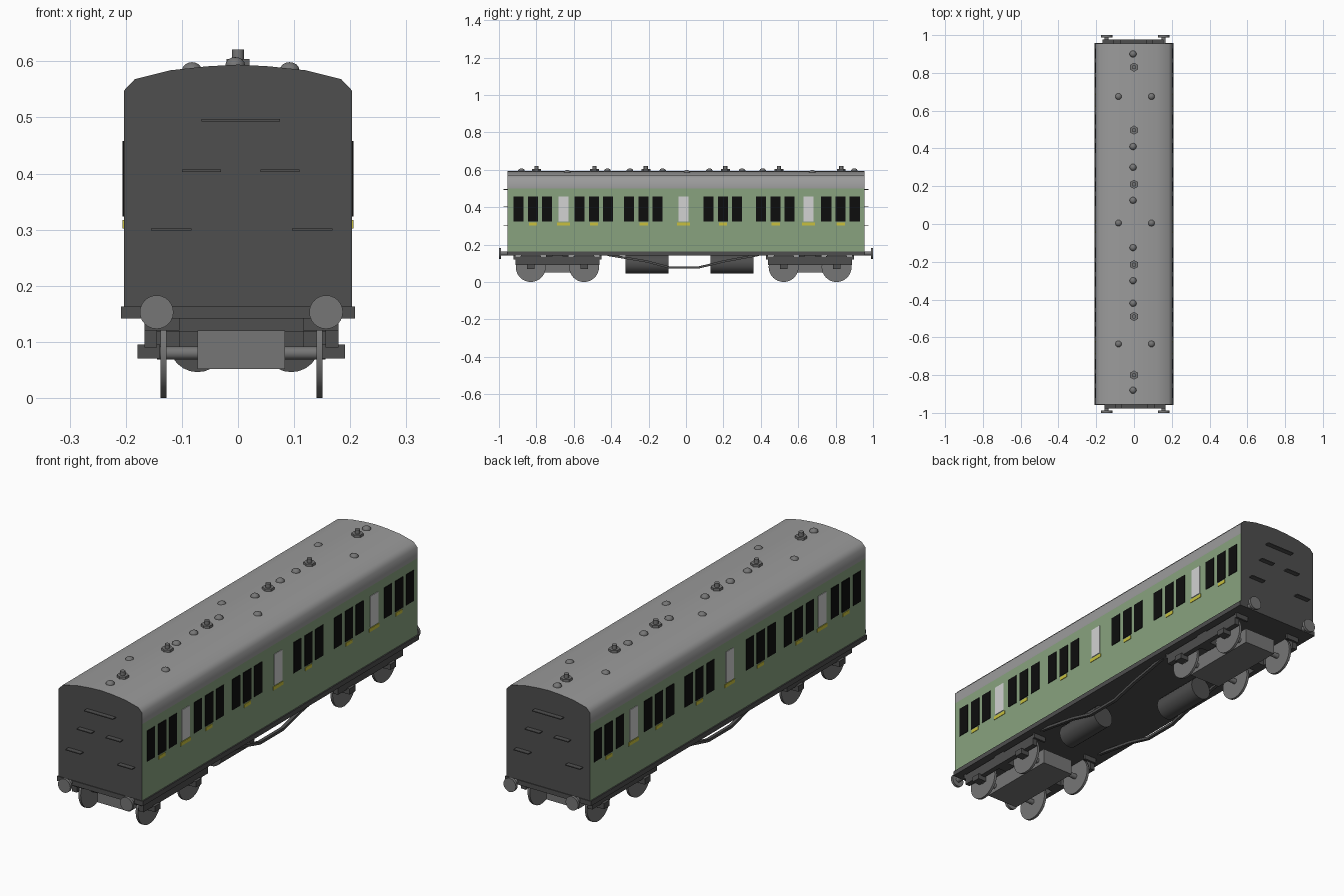
import bpy, bmesh, math
from mathutils import Matrix, Vector

if "Cube" in bpy.data.objects:
    bpy.data.objects.remove(bpy.data.objects["Cube"])


def material(name, srgb):
    m = bpy.data.materials.new(name)
    m.diffuse_color = [((c / 255 + 0.055) / 1.055) ** 2.4 for c in srgb] + [1]
    m.use_nodes = True
    m.node_tree.nodes["Principled BSDF"].inputs["Base Color"].default_value = m.diffuse_color
    return m


GREEN = material("carriage green", (136, 162, 127))
ROOF = material("roof grey", (155, 155, 155))
DARK = material("dark grey", (78, 78, 78))
METAL = material("mid grey", (118, 118, 118))
BLACK = material("window black", (13, 13, 13))
PALE = material("door pane pale grey", (210, 210, 210))
YELLOW = material("handle yellow", (200, 192, 62))

CX = 0.006  # running gear centreline


def finish(name, bm, mats, smooth=None):
    bmesh.ops.recalc_face_normals(bm, faces=bm.faces)
    me = bpy.data.meshes.new(name)
    bm.to_mesh(me)
    bm.free()
    ob = bpy.data.objects.new(name, me)
    bpy.context.collection.objects.link(ob)
    for m in mats:
        me.materials.append(m)
    if smooth:
        bpy.ops.object.select_all(action='DESELECT')
        ob.select_set(True)
        bpy.context.view_layer.objects.active = ob
        bpy.ops.object.shade_smooth_by_angle(angle=math.radians(smooth))
    return ob


def add_box(bm, x0, x1, y0, y1, z0, z1):
    mat = (Matrix.Translation(((x0 + x1) / 2, (y0 + y1) / 2, (z0 + z1) / 2))
           @ Matrix.Diagonal((abs(x1 - x0), abs(y1 - y0), abs(z1 - z0), 1)))
    bmesh.ops.create_cube(bm, size=1, matrix=mat)


def add_cyl(bm, center, r, length, axis='Z', n=24, r2=None):
    rot = {'X': Matrix.Rotation(math.pi / 2, 4, 'Y'),
           'Y': Matrix.Rotation(math.pi / 2, 4, 'X'),
           'Z': Matrix.Identity(4)}[axis]
    bmesh.ops.create_cone(bm, cap_ends=True, segments=n, radius1=r,
                          radius2=r if r2 is None else r2, depth=length,
                          matrix=Matrix.Translation(center) @ rot)


# Body shell: extruded section, coloured by direction and height
half = [(0.203, 0.16), (0.203, 0.5), (0.203, 0.548), (0.184, 0.568),
        (0.12, 0.584), (0.055, 0.591), (0, 0.594)]
section = half + [(-x, z) for x, z in reversed(half[:-1])]
bm = bmesh.new()
base = bm.faces.new([bm.verts.new((x, -0.955, z)) for x, z in section])
ext = bmesh.ops.extrude_face_region(bm, geom=[base], use_keep_orig=True)
bmesh.ops.translate(bm, vec=(0, 1.91, 0),
                    verts=[v for v in ext["geom"] if isinstance(v, bmesh.types.BMVert)])
bm.normal_update()
for f in bm.faces:
    if abs(f.normal.y) > 0.9:
        f.material_index = 2
    elif f.calc_center_median().z > 0.5:
        f.material_index = 1
finish("body_shell", bm, [GREEN, ROOF, DARK], 50)

# Floor and sole bars
bm = bmesh.new()
add_box(bm, -0.2085, 0.2085, -0.958, 0.958, 0.142, 0.163)
finish("floor_frame", bm, [DARK])

# Side windows, door panes and handles
doors = (-0.655, -0.013, 0.655)
groups = (-0.818, -0.492, -0.227, 0.198, 0.479, 0.827)
win, pane, handle = bmesh.new(), bmesh.new(), bmesh.new()
for s in (-1, 1):
    def plate(bm, y, w, z0, z1):
        add_box(bm, s * 0.2, s * 0.2055, y - w / 2, y + w / 2, z0, z1)
    for g in groups:
        for d in (-0.077, 0, 0.075):
            plate(win, g + d, 0.054, 0.323, 0.458)
        plate(handle, g, 0.045, 0.302, 0.317)
    for d in doors:
        plate(pane, d, 0.054, 0.323, 0.458)
        plate(handle, d, 0.07, 0.302, 0.317)
finish("side_windows", win, [BLACK])
finish("door_panes", pane, [PALE])
finish("door_handles", handle, [YELLOW])

# End steps and buffers
steps, buf = bmesh.new(), bmesh.new()
for s in (-1, 1):
    for x, w, z in ((0.005, 0.14, 0.495), (-0.065, 0.07, 0.405), (0.075, 0.07, 0.405),
                    (-0.119, 0.072, 0.3), (0.132, 0.072, 0.3)):
        add_box(steps, -s * (x - w / 2), -s * (x + w / 2), s * 0.95, s * 0.977, z - 0.002, z + 0.002)
    for x in (-0.151, 0.151):
        add_cyl(buf, (CX + x, s * 0.994, 0.153), 0.03, 0.012, 'Y')
        add_cyl(buf, (CX + x, s * 0.97, 0.153), 0.011, 0.04, 'Y', 12)
finish("end_steps", steps, [DARK])
finish("buffers", buf, [METAL], 40)

# Roof domes
bm = bmesh.new()
spots = [(-0.005, y, 0.593) for y in (0.9, 0.41, 0.3, 0.125, -0.125, -0.3, -0.42, -0.88)]
spots += [(x, y, 0.584) for x in (-0.082, 0.092) for y in (0.675, 0.005, -0.635)]
for p in spots:
    bmesh.ops.create_uvsphere(bm, u_segments=14, v_segments=8, radius=0.018,
                              matrix=Matrix.Translation(p) @ Matrix.Diagonal((1, 1, 0.8, 1)))
finish("roof_domes", bm, [METAL], 60)

# Roof chimney vents
bm = bmesh.new()
for y in (0.83, 0.497, 0.21, -0.215, -0.49, -0.80):
    add_cyl(bm, (0, y, 0.597), 0.024, 0.014, n=6)
    add_cyl(bm, (0, y, 0.61), 0.011, 0.022, n=10)
finish("roof_vents", bm, [METAL], 40)

# Bogies: wheels, axles, motor box, side frames and axle boxes
wheels, cores, frames = bmesh.new(), bmesh.new(), bmesh.new()
for a, b in ((-0.83, -0.545), (0.522, 0.805)):
    mid = (a + b) / 2
    for y in (a, b):
        add_cyl(wheels, (CX, y, 0.08), 0.012, 0.3, 'X', 10)
        for s in (-1, 1):
            add_cyl(wheels, (CX + s * 0.139, y, 0.08), 0.08, 0.011, 'X', 32)
            add_box(frames, CX + s * 0.145, CX + s * 0.185, y - 0.02, y + 0.02, 0.07, 0.095)
    add_box(cores, CX - 0.078, CX + 0.078, mid - 0.185, mid + 0.185, 0.052, 0.12)
    add_box(frames, CX - 0.15, CX + 0.15, mid - 0.06, mid + 0.06, 0.118, 0.143)
    for s in (-1, 1):
        add_box(frames, CX + s * 0.15, CX + s * 0.173, mid - 0.225, mid + 0.225, 0.09, 0.137)
        add_box(frames, CX + s * 0.11, CX + s * 0.173, mid - 0.03, mid + 0.03, 0.09, 0.143)
        for e in (-1, 1):
            add_box(frames, CX + s * 0.11, CX + s * 0.173, mid + e * 0.235,
                    mid + e * 0.225, 0.12, 0.143)
finish("bogie_wheels", wheels, [METAL], 40)
finish("bogie_boxes", cores, [METAL])
finish("bogie_frames", frames, [DARK])

# Underfloor tanks
bm = bmesh.new()
for x, y in ((0.095, -0.208), (-0.072, 0.245)):
    add_cyl(bm, (x, y, 0.097), 0.051, 0.23, 'Y', 24)
finish("underfloor_tanks", bm, [DARK], 40)

# Truss rods
bm = bmesh.new()
path = [(-0.42, 0.145), (-0.21, 0.11), (-0.09, 0.078), (0.07, 0.078), (0.2, 0.11), (0.39, 0.145)]
for s in (-1, 1):
    rings = [[bm.verts.new((CX + s * 0.16 + dx, y, z + dz))
              for dx, dz in ((-0.007, -0.006), (0.007, -0.006), (0.007, 0.006), (-0.007, 0.006))]
             for y, z in path]
    for r, q in zip(rings, rings[1:]):
        for i in range(4):
            bm.faces.new((r[i], r[(i + 1) % 4], q[(i + 1) % 4], q[i]))
    bm.faces.new(rings[0])
    bm.faces.new(rings[-1])
finish("truss_rods", bm, [DARK])
